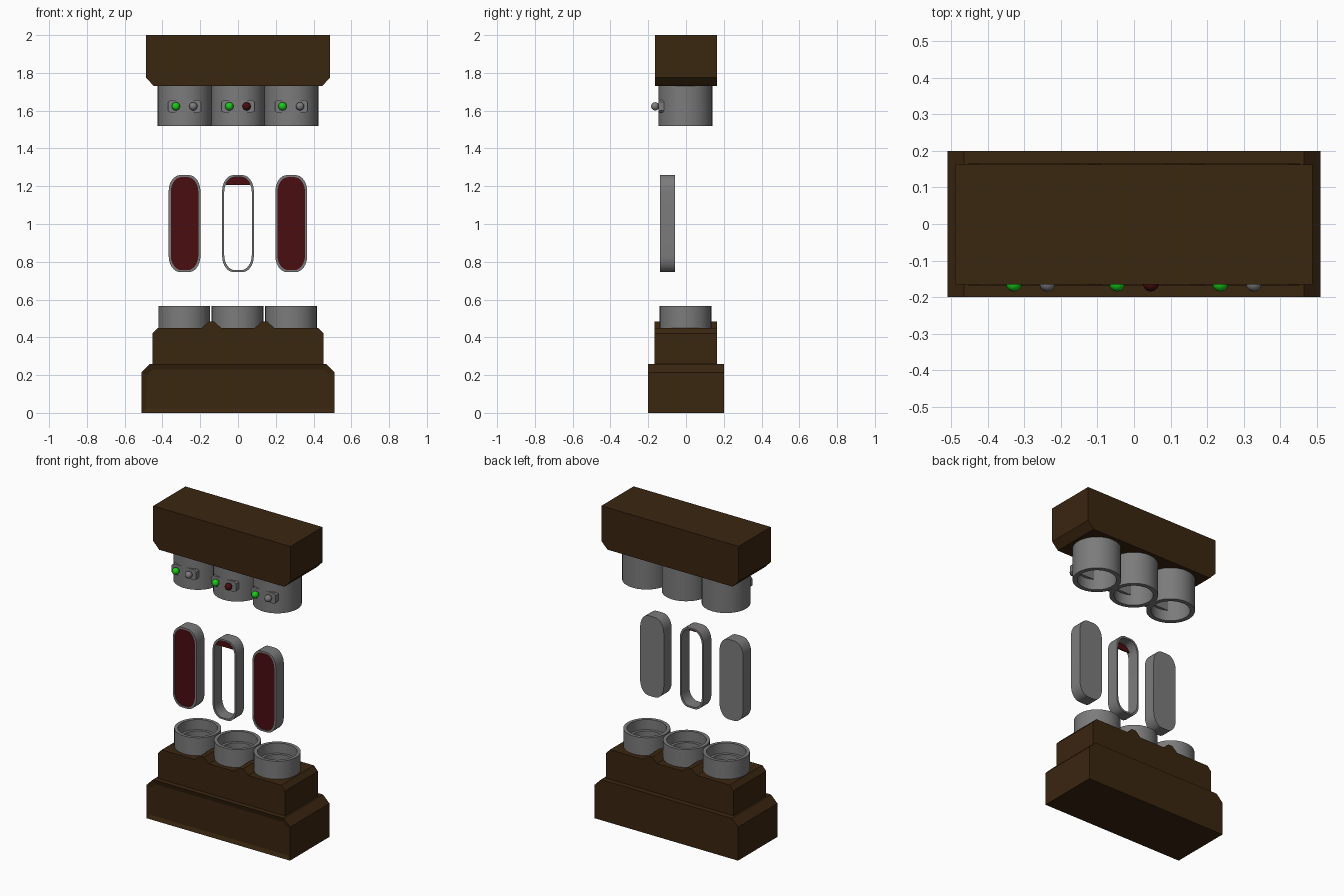
import bpy, bmesh, math
from mathutils import Matrix

cube = bpy.data.objects.get("Cube")
if cube:
    bpy.data.objects.remove(cube, do_unlink=True)


def material(name, rgb):
    m = bpy.data.materials.new(name)
    m.use_nodes = True
    m.diffuse_color = (*rgb, 1)
    m.node_tree.nodes["Principled BSDF"].inputs["Base Color"].default_value = (*rgb, 1)
    return m


BROWN = material("dark brown", (0.042, 0.019, 0.005))
GREY = material("grey metal", (0.2, 0.2, 0.2))
RED = material("dark red", (0.065, 0.004, 0.005))
GREEN = material("bright green", (0.01, 0.6, 0.01))


def finish(bm, name, mat, smooth=False):
    bmesh.ops.recalc_face_normals(bm, faces=bm.faces)
    me = bpy.data.meshes.new(name)
    bm.to_mesh(me)
    bm.free()
    me.materials.append(mat)
    ob = bpy.data.objects.new(name, me)
    bpy.context.collection.objects.link(ob)
    if smooth:
        bpy.ops.object.select_all(action="DESELECT")
        ob.select_set(True)
        bpy.context.view_layer.objects.active = ob
        bpy.ops.object.shade_smooth_by_angle(angle=math.radians(35))
    return ob


def slab(name, outline, y0, y1, mat, inset=0, smooth=False):
    """Extrude an x-z outline from y0 (front) to y1, with an optional recessed front."""
    bm = bmesh.new()
    front = bm.faces.new([bm.verts.new((x, y0, z)) for x, z in outline])
    back = bm.faces.new([bm.verts.new((x, y1, z)) for x, z in outline])
    n = len(outline)
    f, b = list(front.verts), list(back.verts)
    for i in range(n):
        j = (i + 1) % n
        bm.faces.new((f[i], f[j], b[j], b[i]))
    bmesh.ops.recalc_face_normals(bm, faces=bm.faces)
    if inset:
        bmesh.ops.inset_region(bm, faces=[front], thickness=inset, depth=-0.01)
    return finish(bm, name, mat, smooth)


def mirrored(half):
    """Complete a right-hand outline (bottom to top) with its mirror image."""
    return half + [(-x, z) for x, z in reversed(half) if x > 0]


def lathe(name, profile, centre, mat, steps=32):
    """Spin a closed radius-height profile around a vertical axis."""
    bm = bmesh.new()
    verts = [bm.verts.new((r, 0, z)) for r, z in profile]
    edges = [bm.edges.new(p) for p in zip(verts, verts[1:])]
    bmesh.ops.spin(bm, geom=verts + edges, cent=(0, 0, 0), axis=(0, 0, 1),
                   angle=2 * math.pi, steps=steps)
    bmesh.ops.remove_doubles(bm, verts=bm.verts, dist=0.0001)
    bmesh.ops.translate(bm, verts=bm.verts, vec=centre)
    return finish(bm, name, mat, True)


def capsule(cx, margin=0.0):
    """Tall outline with elliptical corners."""
    w, h, rx, rz = 0.084 - margin, 0.257 - margin, 0.062 - margin / 2, 0.085 - margin / 2
    pts = []
    for q, (sx, sz) in enumerate([(1, 1), (-1, 1), (-1, -1), (1, -1)]):
        for k in range(9):
            a = (q + k / 8) * math.pi / 2
            pts.append((cx + sx * (w - rx) + rx * math.cos(a),
                        1.002 + sz * (h - rz) + rz * math.sin(a)))
    return pts


def rim(name, cx, y0, y1):
    """Open band between two capsule outlines."""
    bm = bmesh.new()
    loops = [[bm.verts.new((x, y, z)) for x, z in capsule(cx, m)]
             for m, y in ((0, y0), (0, y1), (0.011, y1), (0.011, y0))]
    n = len(loops[0])
    for a, b in zip(loops, loops[1:] + loops[:1]):
        for i in range(n):
            j = (i + 1) % n
            bm.faces.new((a[i], a[j], b[j], b[i]))
    return finish(bm, name, GREY, True)


# Stepped base with a recessed front panel
slab("base", mirrored([(0.51, 0), (0.51, 0.215), (0.465, 0.26)]), -0.2, 0.2, BROWN, inset=0.033)
slab("base_upper_step",
     mirrored([(0.453, 0.26), (0.453, 0.42), (0.425, 0.45), (0.192, 0.45),
               (0.155, 0.483), (0.125, 0.483), (0.09, 0.45)]), -0.168, 0.165, BROWN)

# Top housing
slab("top_housing", mirrored([(0.445, 1.73), (0.488, 1.775), (0.488, 2.0)]), -0.165, 0.163, BROWN)

lamp_colours = {"left": GREY, "centre": RED, "right": GREY}
for side, cx in (("right", -0.283), ("centre", 0), ("left", 0.282)):
    # Lower cup with inner ledge and floor
    lathe(side + "_lower_cup",
          [(0.137, 0.44), (0.137, 0.565), (0.116, 0.565), (0.116, 0.5),
           (0.098, 0.5), (0.098, 0.465), (0, 0.465)],
          (cx - 0.002, -0.002, 0), GREY)
    # Upper open tube
    lathe(side + "_upper_tube",
          [(0.143, 1.735), (0.143, 1.52), (0.115, 1.52), (0.115, 1.725), (0, 1.725)],
          (cx, -0.003, 0), GREY)

    # Lamp bracket with clipped corners
    outline = mirrored([(0.075, 1.589), (0.087, 1.6), (0.087, 1.645), (0.075, 1.656)])
    slab(side + "_lamp_bracket", [(cx + x, z) for x, z in outline], -0.145, -0.1, GREY)

    # Two lamps on short stems
    for label, dx, mat in (("first", -0.046, GREEN), ("second", 0.046, lamp_colours[side])):
        bm = bmesh.new()
        bmesh.ops.create_uvsphere(bm, u_segments=12, v_segments=8, radius=0.022)
        bmesh.ops.translate(bm, verts=bm.verts, vec=(cx + dx, -0.163, 1.623))
        stem = Matrix.Translation((cx + dx, -0.145, 1.623)) @ Matrix.Rotation(math.pi / 2, 4, "X")
        bmesh.ops.create_cone(bm, cap_ends=True, segments=12, radius1=0.014, radius2=0.014,
                              depth=0.03, matrix=stem)
        finish(bm, f"{side}_{label}_lamp", mat, True)

    # Floating windows: closed at the sides, open in the centre
    if side == "centre":
        rim("centre_window_rim", cx, -0.138, -0.057)
        cap = [(x, z) for x, z in capsule(cx, 0.01) if z > 1.21]
        cap = [(cap[0][0], 1.207)] + cap + [(cap[-1][0], 1.207)]
        slab("centre_raised_shutter", cap, -0.128, -0.12, RED)
    else:
        rim(side + "_window_rim", cx, -0.138, -0.1)
        slab(side + "_window_back", capsule(cx), -0.1, -0.057, GREY, smooth=True)
        slab(side + "_window_panel", capsule(cx, 0.01), -0.134, -0.126, RED)
